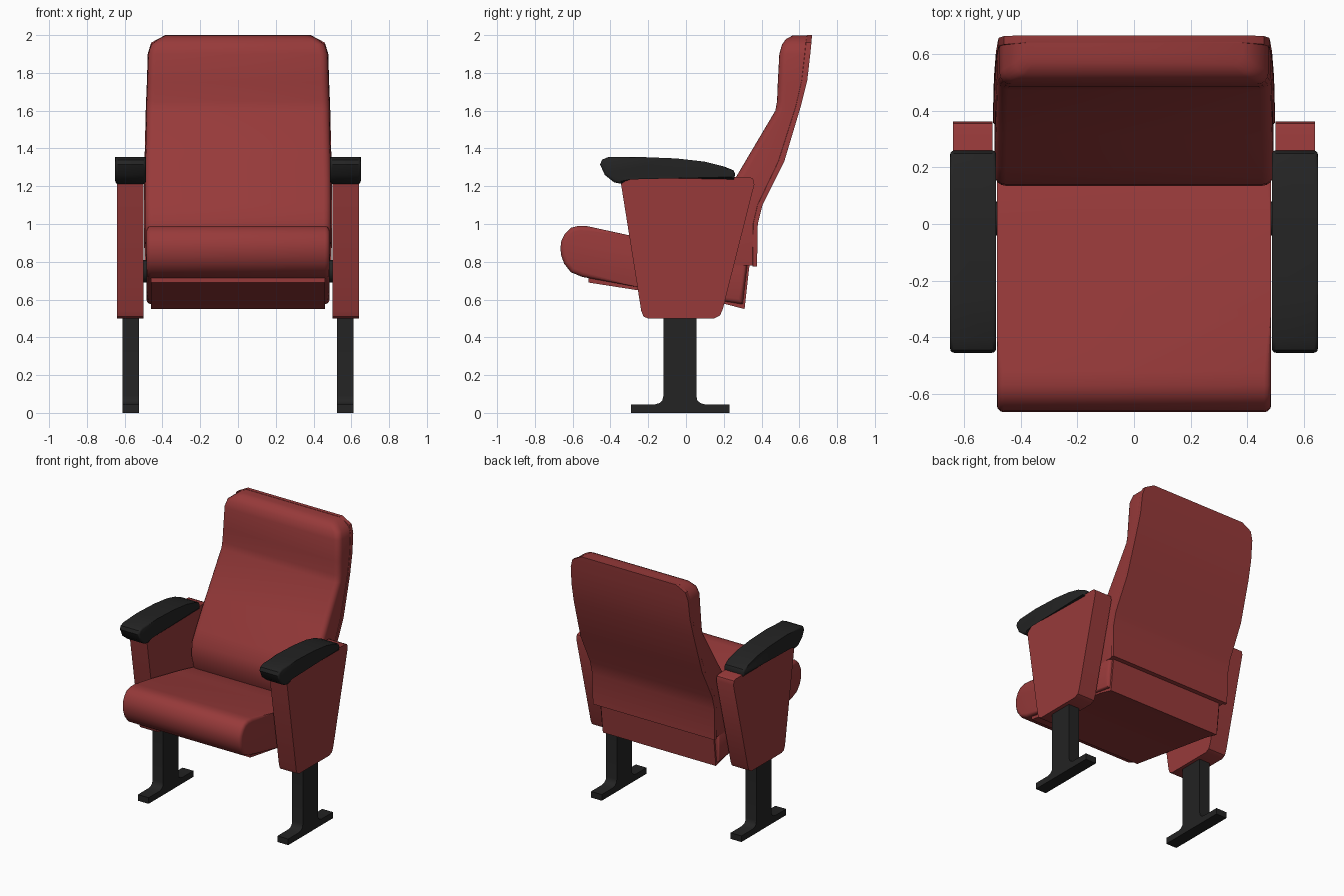
import bpy, bmesh, math


def material(name, rgb):
    m = bpy.data.materials.new(name)
    m.diffuse_color = (*rgb, 1)
    return m


RED = material("red fabric", (0.31, 0.042, 0.042))
BLACK = material("black plastic", (0.017, 0.017, 0.017))


def finish(name, bm, mat, angle=40):
    bmesh.ops.recalc_face_normals(bm, faces=bm.faces)
    mesh = bpy.data.meshes.new(name)
    bm.to_mesh(mesh)
    bm.free()
    mesh.materials.append(mat)
    ob = bpy.data.objects.new(name, mesh)
    bpy.context.collection.objects.link(ob)
    bpy.ops.object.select_all(action='DESELECT')
    ob.select_set(True)
    bpy.context.view_layer.objects.active = ob
    bpy.ops.object.shade_smooth_by_angle(angle=math.radians(angle))
    return ob


def extrude(name, profile, x0, x1, mat, bevel=0, segments=3):
    """Side profile of (y, z) points extruded along x, with rounded rims."""
    bm = bmesh.new()
    a = [bm.verts.new((x0, y, z)) for y, z in profile]
    b = [bm.verts.new((x1, y, z)) for y, z in profile]
    rims = list(bm.faces.new(a).edges) + list(bm.faces.new(b).edges)
    n = len(profile)
    for i in range(n):
        j = (i + 1) % n
        bm.faces.new((a[i], a[j], b[j], b[i]))
    if bevel:
        bmesh.ops.bevel(bm, geom=rims, offset=bevel, segments=segments,
                        profile=0.5, affect='EDGES', clamp_overlap=True)
    return finish(name, bm, mat)


def loft(name, rows, mat, r):
    """Rows of (z, front y, back y, half width); front edges rounded by r."""
    bm = bmesh.new()
    rings = []
    for z, yf, yb, w in rows:
        half = [(w, yb)]
        for k in range(5):
            t = k * math.pi / 8
            half.append((w - r + r * math.cos(t), yf + r - r * math.sin(t)))
        pts = half + [(-x, y) for x, y in reversed(half)]
        rings.append([bm.verts.new((x, y, z)) for x, y in pts])
    n = len(rings[0])
    for p, q in zip(rings, rings[1:]):
        for i in range(n):
            j = (i + 1) % n
            bm.faces.new((p[i], p[j], q[j], q[i]))
    bm.faces.new(rings[0])
    bm.faces.new(rings[-1])
    return finish(name, bm, mat)


# Seat cushion with rounded front nose
extrude("seat_cushion", [
    (-0.665, 0.87), (-0.66, 0.91), (-0.64, 0.95), (-0.61, 0.98), (-0.57, 0.99),
    (-0.52, 0.988), (-0.30, 0.94), (0.0, 0.88), (0.20, 0.835), (0.325, 0.79),
    (0.30, 0.575), (-0.25, 0.665), (-0.55, 0.72), (-0.61, 0.745),
    (-0.645, 0.79), (-0.66, 0.83)], -0.485, 0.485, RED, 0.025)

# Thin plate under and behind the seat
extrude("seat_under_plate", [
    (-0.515, 0.72), (-0.515, 0.69), (0.2, 0.578), (0.31, 0.55),
    (0.337, 0.79), (0.30, 0.79), (0.28, 0.6)], -0.46, 0.46, RED)

# Backrest cushion
loft("backrest_cushion", [
    (0.78, 0.19, 0.36, 0.485), (0.85, 0.155, 0.36, 0.49),
    (0.94, 0.135, 0.36, 0.493), (1.03, 0.14, 0.362, 0.493),
    (1.12, 0.19, 0.39, 0.493), (1.24, 0.26, 0.45, 0.492),
    (1.33, 0.313, 0.495, 0.49), (1.60, 0.473, 0.585, 0.485),
    (1.65, 0.482, 0.598, 0.484), (1.75, 0.486, 0.62, 0.48),
    (1.90, 0.494, 0.637, 0.475), (1.95, 0.508, 0.64, 0.46),
    (1.98, 0.53, 0.64, 0.42), (1.998, 0.565, 0.64, 0.385)], RED, 0.04)

# Thin rear shell of the backrest
loft("backrest_shell", [
    (0.775, 0.352, 0.376, 0.495), (1.0, 0.355, 0.38, 0.498),
    (1.10, 0.378, 0.405, 0.498), (1.33, 0.488, 0.52, 0.495),
    (1.62, 0.58, 0.607, 0.488), (1.76, 0.612, 0.642, 0.482),
    (1.90, 0.628, 0.658, 0.478), (1.96, 0.634, 0.664, 0.46),
    (2.0, 0.64, 0.667, 0.385)], RED, 0.004)

for side, tag in ((1, "right"), (-1, "left")):
    # Tapered side panel
    extrude(tag + "_side_panel", [
        (-0.35, 1.25), (0.335, 1.248), (0.355, 1.24), (0.362, 1.21),
        (0.195, 0.55), (0.18, 0.515), (0.15, 0.5), (-0.2, 0.5),
        (-0.225, 0.51), (-0.237, 0.54)], side * 0.50, side * 0.64, RED)

    # Curved armrest
    extrude(tag + "_armrest", [
        (-0.455, 1.315), (-0.445, 1.34), (-0.41, 1.355), (-0.25, 1.355),
        (-0.05, 1.347), (0.1, 1.33), (0.2, 1.305), (0.25, 1.285),
        (0.26, 1.265), (0.255, 1.235), (-0.30, 1.25), (-0.34, 1.212),
        (-0.38, 1.22), (-0.43, 1.26)], side * 0.487, side * 0.65, BLACK, 0.014)

    # Leg column with filleted foot
    extrude(tag + "_leg", [
        (-0.29, 0), (0.23, 0), (0.23, 0.045), (0.10, 0.045), (0.075, 0.052),
        (0.06, 0.066), (0.055, 0.09), (0.055, 0.52), (-0.12, 0.52),
        (-0.12, 0.09), (-0.125, 0.066), (-0.14, 0.052), (-0.165, 0.045),
        (-0.29, 0.045)], side * 0.525, side * 0.612, BLACK)

    # Seat hinge disc between seat and panel
    extrude(tag + "_hinge", [
        (0.02 + 0.06 * math.cos(a * math.pi / 10),
         0.75 + 0.06 * math.sin(a * math.pi / 10)) for a in range(20)],
        side * 0.47, side * 0.51, BLACK)
